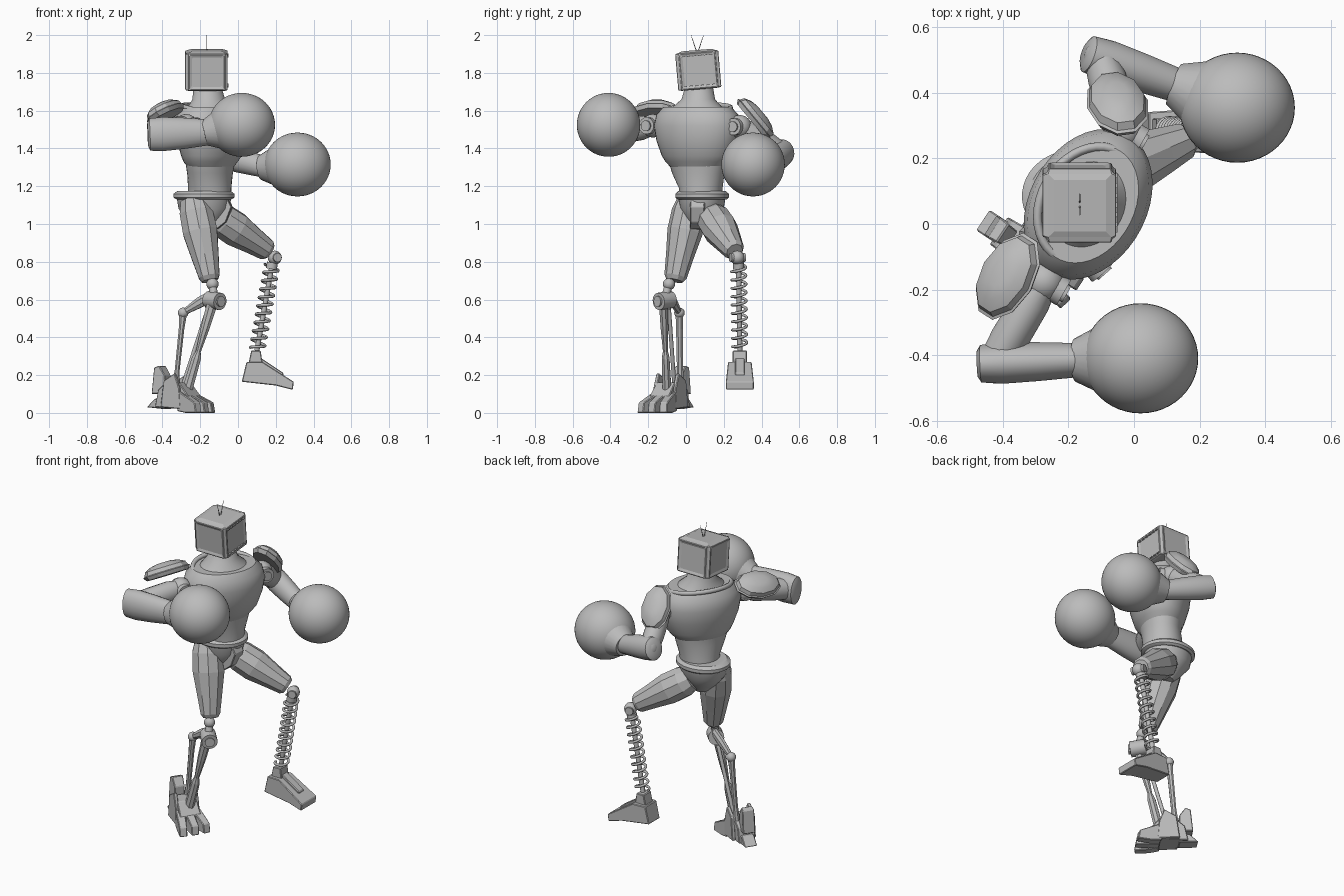
import bpy, bmesh, math
from mathutils import Vector, Matrix

if "Cube" in bpy.data.objects:
    bpy.data.objects.remove(bpy.data.objects["Cube"], do_unlink=True)

grey = bpy.data.materials.new("plain grey")
grey.use_nodes = True
COLOUR = (0.5, 0.5, 0.5, 1)
grey.diffuse_color = COLOUR
grey.node_tree.nodes["Principled BSDF"].inputs["Base Color"].default_value = COLOUR

UP = Vector((0, 0, 1))
SIDE = Vector((0.5, 0.87, 0)).normalized()      # line through the shoulders
FACING = Vector((0.87, -0.5, 0)).normalized()   # way the chest points


def finish(name, bm, smooth=None, bevel=0):
    bmesh.ops.recalc_face_normals(bm, faces=bm.faces)
    mesh = bpy.data.meshes.new(name)
    bm.to_mesh(mesh)
    bm.free()
    ob = bpy.data.objects.new(name, mesh)
    bpy.context.collection.objects.link(ob)
    mesh.materials.append(grey)
    if bevel:
        mod = ob.modifiers.new("bevel", "BEVEL")
        mod.width, mod.segments = bevel, 1
    if smooth:
        bpy.ops.object.select_all(action="DESELECT")
        ob.select_set(True)
        bpy.context.view_layer.objects.active = ob
        bpy.ops.object.shade_smooth_by_angle(angle=math.radians(smooth))
    return ob


def loft(name, rings, sides=32, smooth=35):
    """Skin over ellipses given as (centre, axis u, axis v)."""
    bm = bmesh.new()
    loops = []
    for c, u, v in rings:
        angles = [math.tau * (i + 0.5) / sides for i in range(sides)]
        loops.append([bm.verts.new(c + u * math.cos(a) + v * math.sin(a)) for a in angles])
    for a, b in zip(loops, loops[1:]):
        for i in range(sides):
            j = (i + 1) % sides
            bm.faces.new((a[i], a[j], b[j], b[i]))
    bm.faces.new(loops[0])
    bm.faces.new(loops[-1])
    return finish(name, bm, smooth)


def frame(d):
    ref = UP if abs(d.z) < 0.8 else Vector((0, 1, 0))
    u = ref.cross(d).normalized()
    return u, d.cross(u)


def limb(name, start, end, profile, sides=20, smooth=35):
    """Tube along a line; profile holds (position, radius u, radius v)."""
    start, end = Vector(start), Vector(end)
    u, v = frame((end - start).normalized())
    return loft(name, [(start.lerp(end, t), u * a, v * b) for t, a, b in profile], sides, smooth)


def rod(name, start, end, r, r_end=None, sides=12):
    e = r_end or r
    return limb(name, start, end, [(0, r, r), (1, e, e)], sides)


def body(name, rows, u=SIDE, v=FACING):
    """Upright loft; rows hold (x, y, z, width, depth)."""
    return loft(name, [(Vector(r[:3]), u * r[3], v * r[4]) for r in rows], 40)


def ball(name, centre, radii, segments=32):
    bm = bmesh.new()
    bmesh.ops.create_uvsphere(bm, u_segments=segments, v_segments=segments // 2, radius=1)
    bm.transform(Matrix.Translation(centre) @ Matrix.Diagonal((*radii, 1)))
    return finish(name, bm, 60)


def prism(name, outline, origin, along, width, taper=1, bevel=0.004):
    """Side outline of (distance, height) points, given a width across."""
    along = Vector(along).normalized()
    across = UP.cross(along)
    far = max(s for s, z in outline)
    near = min(s for s, z in outline)
    bm = bmesh.new()
    sets = []
    for sign in (-1, 1):
        sets.append([bm.verts.new(Vector(origin) + along * s + UP * z + across * sign * width / 2
                     * (1 + (taper - 1) * (s - near) / (far - near))) for s, z in outline])
    for i in range(len(outline)):
        j = (i + 1) % len(outline)
        bm.faces.new((sets[0][i], sets[0][j], sets[1][j], sets[1][i]))
    bm.faces.new(sets[0])
    bm.faces.new(sets[1])
    return finish(name, bm, None, bevel)


def shoulder_pad(name, centre, long, normal, size):
    """Half dome with a rim band below."""
    long, normal = Vector(long).normalized(), Vector(normal).normalized()
    wide = normal.cross(long).normalized()
    normal = long.cross(wide)
    rings = []
    for h, s in ((-0.4, 0.88), (0, 1), (0.08, 0.93), (0.5, 0.86), (0.85, 0.6), (1, 0.3)):
        rings.append((Vector(centre) + normal * h * size[2], long * size[0] * s, wide * size[1] * s))
    return loft(name, rings, 10, 25)


# Boxy head with a panel on each side
bm = bmesh.new()
bmesh.ops.create_cube(bm, size=1)
bm.transform(Matrix.Diagonal((0.2, 0.2, 0.2, 1)))
for f in [f for f in bm.faces if abs(f.normal.z) < 0.5]:
    depth = 0.016 if f.normal.x < 0.5 else 0.012
    bmesh.ops.inset_individual(bm, faces=[f], thickness=0.006, depth=depth)
    bmesh.ops.inset_individual(bm, faces=[f], thickness=0.026, depth=-0.008)
for f in [f for f in bm.faces if f.normal.z > 0.9 and f.calc_area() > 0.02]:
    bmesh.ops.inset_individual(bm, faces=[f], thickness=0.03, depth=0.008)
tilt = Matrix.Translation((-0.165, 0.065, 1.813)) @ Matrix.Rotation(math.radians(5), 4, "X")
bm.transform(tilt)
finish("head", bm, None, 0.004)
for sign in (-1, 1):
    for i in range(6):
        bm = bmesh.new()
        bmesh.ops.create_cube(bm, size=1)
        place = Matrix.Translation((0.108, (i - 2.5) * 0.03, sign * 0.08))
        bm.transform(tilt @ place @ Matrix.Diagonal((0.012, 0.018, 0.006, 1)))
        finish("screen_stud", bm)
    rod("antenna", (-0.165, 0.06, 1.9), (-0.165, 0.06 + sign * 0.033, 2.0), 0.003, 0.001, 6)

# Neck, collar and torso
body("neck", [(-0.14, 0.06, 1.57, 0.17, 0.13), (-0.145, 0.06, 1.62, 0.135, 0.115),
              (-0.155, 0.065, 1.66, 0.09, 0.085), (-0.163, 0.07, 1.74, 0.07, 0.072)])
body("chest", [(-0.145, 0.06, 1.30, 0.15, 0.11), (-0.145, 0.06, 1.33, 0.18, 0.13),
               (-0.14, 0.06, 1.36, 0.2, 0.145), (-0.14, 0.06, 1.44, 0.23, 0.168),
               (-0.14, 0.06, 1.52, 0.245, 0.178), (-0.14, 0.06, 1.58, 0.23, 0.168),
               (-0.14, 0.06, 1.62, 0.19, 0.14)])
bm = bmesh.new()
N, M = 40, 8
grid = []
for i in range(N):
    a = math.tau * i / N
    out = SIDE * math.cos(a) * 0.185 + FACING * math.sin(a) * 0.143
    mid = Vector((-0.14, 0.06, 1.605 - 0.025 * math.sin(a))) + out
    grid.append([bm.verts.new(mid + out.normalized() * 0.014 * math.cos(b) + UP * 0.014 * math.sin(b))
                 for b in [math.tau * k / M for k in range(M)]])
for i in range(N):
    for k in range(M):
        a, b, n = grid[i], grid[(i + 1) % N], (k + 1) % M
        bm.faces.new((a[k], b[k], b[n], a[n]))
finish("collar", bm, 60)
body("waist", [(-0.15, 0.08, 1.14, 0.115, 0.115), (-0.15, 0.078, 1.19, 0.116, 0.114),
               (-0.148, 0.065, 1.27, 0.147, 0.112), (-0.147, 0.062, 1.34, 0.165, 0.122)])
X, Y = Vector((1, 0, 0)), Vector((0, 1, 0))
body("belt", [(-0.18, 0.085, 1.13, 0.145, 0.13), (-0.18, 0.085, 1.14, 0.162, 0.142),
              (-0.18, 0.085, 1.16, 0.162, 0.142), (-0.18, 0.085, 1.175, 0.14, 0.125)], X, Y)
body("pelvis", [(-0.17, 0.08, 0.97, 0.04, 0.045), (-0.175, 0.08, 1.02, 0.09, 0.08),
                (-0.18, 0.085, 1.08, 0.135, 0.115), (-0.18, 0.085, 1.14, 0.145, 0.125)], X, Y)
prism("crotch_plate", [(0, 1.13), (0.09, 1.13), (0.11, 1.09), (0.08, 1.01), (0.03, 0.97)],
      (-0.14, 0.07, 0), (1, -0.1, 0), 0.1, 0.75)

# Arms: shoulder joint, pad, upper arm, elbow, forearm, cuff, glove
ARMS = {
    "right": dict(joint=(-0.275, -0.175, 1.52), elbow=(-0.425, -0.425, 1.475), wrist=(-0.16, -0.415, 1.485),
                  glove=(0.02, -0.41, 1.525), pad=(-0.385, -0.16, 1.59), long=(-0.5, -0.87, -0.1),
                  normal=(-0.45, 0.25, 0.87), fat=1.2),
    "left": dict(joint=(-0.035, 0.285, 1.515), elbow=(-0.1, 0.505, 1.37), wrist=(0.14, 0.42, 1.3),
                 glove=(0.315, 0.355, 1.315), pad=(-0.05, 0.365, 1.555), long=(-0.2, 0.62, -0.75),
                 normal=(0, 0.77, 0.62), fat=0.95),
}
for side, p in ARMS.items():
    joint, elbow, wrist, glove = (Vector(p[k]) for k in ("joint", "elbow", "wrist", "glove"))
    fat = p["fat"]
    ball(side + "_shoulder_joint", joint, [0.062] * 3, 24)
    rod(side + "_shoulder_hub", joint - FACING * 0.05, joint + FACING * 0.07, 0.045, sides=20)
    rod(side + "_shoulder_cap", joint + FACING * 0.06, joint + FACING * 0.08, 0.028, sides=20)
    shoulder_pad(side + "_shoulder_pad", p["pad"], p["long"], p["normal"], (0.145, 0.095, 0.055))
    limb(side + "_upper_arm", joint, elbow, [(0, 0.045, 0.05), (0.25, 0.058, 0.065),
         (0.7, 0.06, 0.065), (1, 0.052, 0.06)], 16)
    ball(side + "_elbow", elbow, [0.055, 0.062, 0.068], 20)
    limb(side + "_forearm", elbow, wrist, [(-0.2, 0.04, 0.05 * fat), (-0.16, 0.058, 0.072 * fat),
         (0.1, 0.064, 0.076 * fat), (0.5, 0.06, 0.07 * fat), (1, 0.052, 0.058 * fat)])
    aim = (glove - wrist).normalized()
    rod(side + "_glove_cuff", wrist - aim * 0.02, wrist + aim * 0.08, 0.066, 0.115, 24)
    ball(side + "_glove", glove, (0.176, 0.168, 0.169), 48)

# Armoured thighs
THIGHS = {"right": ((-0.235, 0.03, 1.13), (-0.148, -0.06, 0.70)),
          "left": ((-0.13, 0.13, 1.05), (0.165, 0.258, 0.855))}
for side, (hip, knee) in THIGHS.items():
    limb(side + "_thigh", hip, knee, [(0, 0.072, 0.075), (0.15, 0.092, 0.092), (0.4, 0.096, 0.094),
         (0.7, 0.076, 0.074), (0.95, 0.058, 0.06), (1, 0.045, 0.045)], 10, None)
    hip, knee = Vector(hip), Vector(knee)
    u, v = frame((knee - hip).normalized())
    for off in (u, -u, v, -v):
        limb(side + "_thigh_plate", hip + off * 0.05, knee + off * 0.03,
             [(0.2, 0.032, 0.032), (0.28, 0.05, 0.05), (0.6, 0.045, 0.045), (0.92, 0.03, 0.03)], 4, None)

# Right lower leg: knee joints, twin struts and piston
ball("right_knee_ball", (-0.135, -0.09, 0.682), [0.032] * 3, 20)
rod("right_knee_link", (-0.135, -0.09, 0.68), (-0.125, -0.115, 0.6), 0.022)
rod("right_knee_hub", (-0.155, -0.08, 0.6), (-0.095, -0.145, 0.59), 0.046, sides=20)
rod("right_knee_cap", (-0.095, -0.145, 0.59), (-0.088, -0.153, 0.59), 0.028, sides=20)
limb("right_knee_arm", (-0.13, -0.09, 0.63), (-0.29, -0.035, 0.53),
     [(0, 0.02, 0.026), (0.45, 0.02, 0.03), (0.9, 0.016, 0.018), (1, 0.016, 0.016)], 8, None)
ball("right_rear_pivot", (-0.29, -0.035, 0.53), [0.028] * 3, 16)
limb("right_rear_strut", (-0.29, -0.035, 0.53), (-0.335, -0.03, 0.1),
     [(0, 0.022, 0.022), (0.2, 0.016, 0.02), (0.7, 0.014, 0.018), (1, 0.025, 0.025)], 8, None)
limb("right_shin", (-0.13, -0.12, 0.6), (-0.275, -0.1, 0.1),
     [(0, 0.032, 0.026), (0.3, 0.025, 0.022), (0.55, 0.014, 0.014), (0.62, 0.026, 0.022), (1, 0.03, 0.026)], 8, None)
rod("right_piston", (-0.16, -0.09, 0.55), (-0.3, -0.06, 0.12), 0.011)

# Right foot: body, ankle guards, heel spur and toes
origin, ahead = Vector((-0.33, -0.075, 0)), Vector((0.83, -0.55, 0)).normalized()
across = UP.cross(ahead)
prism("right_foot", [(-0.1, 0.03), (-0.08, 0.12), (-0.03, 0.16), (0.06, 0.16), (0.12, 0.09), (0.12, 0.02)],
      origin, ahead, 0.1, 1.25)
prism("right_heel", [(-0.16, 0.03), (-0.11, 0.075), (-0.05, 0.08), (-0.05, 0.02)], origin, ahead, 0.075)
prism("right_heel_spur", [(-0.13, 0.1), (-0.115, 0.24), (-0.085, 0.25), (-0.05, 0.2), (-0.05, 0.1)],
      origin, ahead, 0.075, 0.8)
for k in (-1, 0, 1):
    reach = ahead + across * k * 0.22
    prism("right_toe", [(0.06, 0.01), (0.06, 0.12), (0.12, 0.09), (0.19, 0.055), (0.2, 0), (0.12, 0)],
          origin + across * k * 0.03, reach, 0.052, 0.85)
for k in (-1, 1):
    prism("right_ankle_guard", [(-0.05, 0.03), (-0.03, 0.17), (0.04, 0.21), (0.07, 0.13), (0.08, 0.02)],
          origin + across * k * 0.062, ahead, 0.022)

# Left lower leg: knee ball, rod and coil spring
top, bottom = Vector((0.185, 0.278, 0.81)), Vector((0.1, 0.285, 0.33))
ball("left_knee_ball", (0.195, 0.272, 0.822), [0.037] * 3, 20)
rod("left_knee_pin", (0.18, 0.31, 0.822), (0.21, 0.235, 0.822), 0.024)
rod("left_spring_rod", top, bottom, 0.014)
rod("left_spring_seat", top.lerp(bottom, 0.03), top.lerp(bottom, 0.1), 0.03)
curve = bpy.data.curves.new("left_spring", "CURVE")
curve.dimensions, curve.bevel_depth, curve.bevel_resolution = "3D", 0.0075, 2
u, v = frame((bottom - top).normalized())
spline = curve.splines.new("POLY")
STEPS, TURNS = 240, 10
spline.points.add(STEPS)
for i, pt in enumerate(spline.points):
    a = math.tau * TURNS * i / STEPS
    pos = top.lerp(bottom, 0.06 + 0.92 * i / STEPS) + (u * math.cos(a) + v * math.sin(a)) * 0.038
    pt.co = (*pos, 1)
curve.materials.append(grey)
bpy.context.collection.objects.link(bpy.data.objects.new("left_spring", curve))

# Left foot
prism("left_foot", [(0.02, 0.165), (0.045, 0.27), (0.13, 0.27), (0.295, 0.165), (0.29, 0.122), (0.2, 0.145)],
      (0, 0.285, 0), (1, 0, 0), 0.11, 1.35)
prism("left_ankle", [(0.055, 0.26), (0.07, 0.33), (0.12, 0.33), (0.13, 0.26)], (0, 0.285, 0), (1, 0, 0), 0.075)
prism("left_foot_ridge", [(0.1, 0.26), (0.12, 0.292), (0.24, 0.212), (0.24, 0.19)], (0, 0.285, 0), (1, 0, 0), 0.05)
